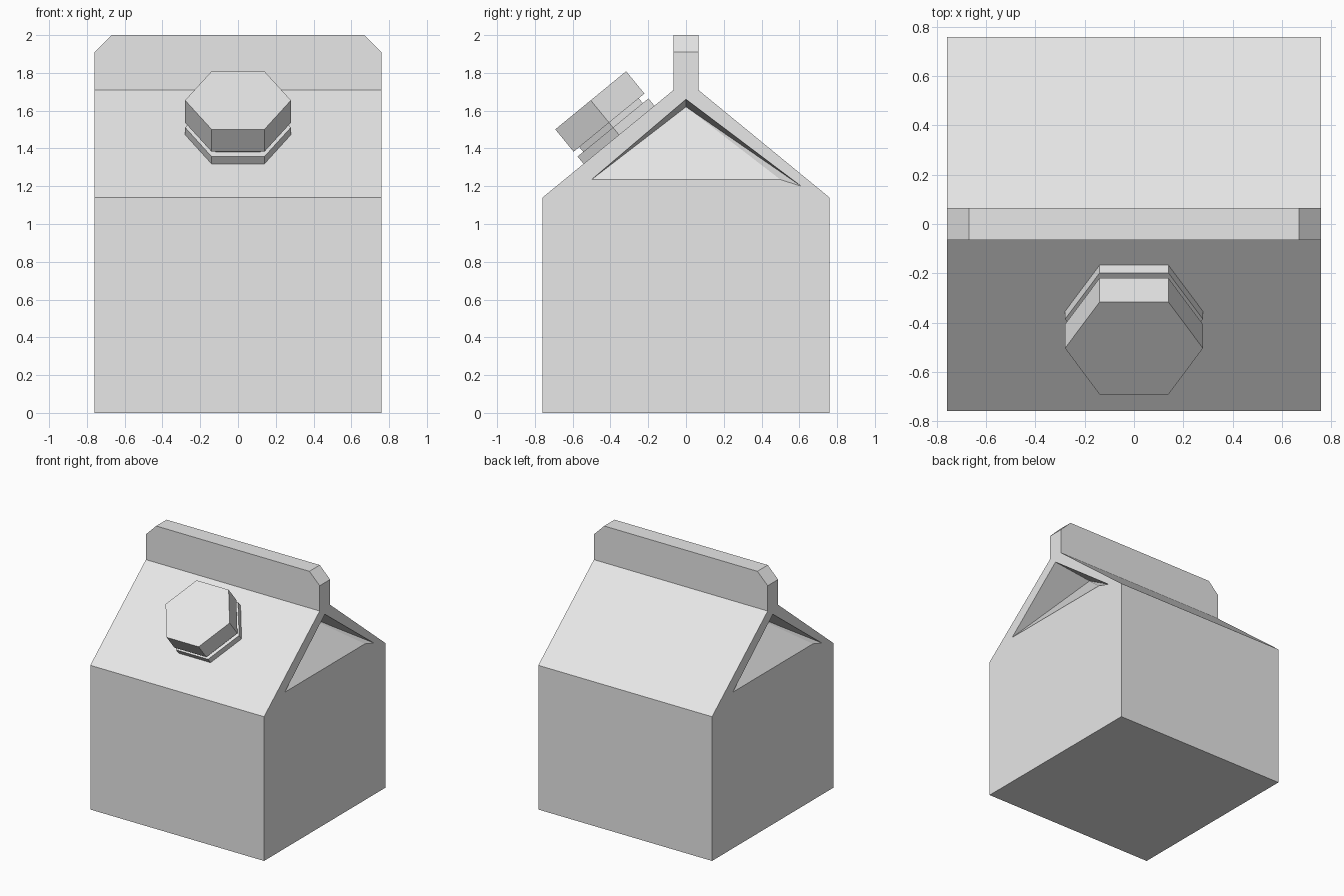
import bpy, bmesh, math
from mathutils import Matrix, Vector

cube = bpy.data.objects.get("Cube")
if cube:
    bpy.data.objects.remove(cube, do_unlink=True)

W = 0.76          # half width of the carton
EAVE, RIDGE, TOP = 1.14, 1.71, 2.0
FOLD = 0.065      # half thickness of the top fold

mat = bpy.data.materials.new("carton_grey")
mat.use_nodes = True
colour = (0.8, 0.8, 0.8, 1)
mat.diffuse_color = colour
mat.node_tree.nodes["Principled BSDF"].inputs["Base Color"].default_value = colour


def make_object(name, bm):
    bmesh.ops.remove_doubles(bm, verts=bm.verts, dist=1e-4)
    bmesh.ops.recalc_face_normals(bm, faces=bm.faces)
    mesh = bpy.data.meshes.new(name)
    bm.to_mesh(mesh)
    bm.free()
    mesh.materials.append(mat)
    obj = bpy.data.objects.new(name, mesh)
    bpy.context.collection.objects.link(obj)
    return obj


def add_face(bm, points):
    return bm.faces.new([bm.verts.new(p) for p in points])


# Carton body: walls and roof swept across x, open under the top fold
bm = bmesh.new()
profile = [(-FOLD, RIDGE), (-W, EAVE), (-W, 0), (W, 0), (W, EAVE), (FOLD, RIDGE)]
for (y0, z0), (y1, z1) in zip(profile, profile[1:]):
    add_face(bm, [(-W, y0, z0), (W, y0, z0), (W, y1, z1), (-W, y1, z1)])

# Gable ends with a tucked-in triangle; the second is the first turned half round
front_top, front_eave, front_foot, back_foot, back_eave, back_top = [
    Vector((W, y, z)) for y, z in profile]
apex = Vector((W, 0, 1.66))
near = Vector((W, -0.5, 1.235))
far = Vector((W, 0.5, 1.235))
tip = Vector((W, 0.61, 1.2))
tuck = Vector((W - 0.33, 0, 1.62))
gable = [
    [front_foot, back_foot, back_eave, tip, far, near, front_eave],
    [front_eave, near, apex, front_top],
    [apex, tip, back_eave, back_top],
    [front_top, apex, back_top],
    [near, far, tuck],
    [near, tuck, apex],
    [apex, tuck, tip],
    [tuck, far, tip],
]
for turn in (0, math.pi):
    rot = Matrix.Rotation(turn, 3, 'Z')
    for points in gable:
        add_face(bm, [rot @ p for p in points])
make_object("carton_body", bm)

# Top fold: upright strip with clipped upper corners, open at the bottom
bm = bmesh.new()
CLIP = 0.09
outline = [(-W, RIDGE), (-W, TOP - CLIP), (-W + CLIP, TOP),
           (W - CLIP, TOP), (W, TOP - CLIP), (W, RIDGE)]
for y in (-FOLD, FOLD):
    add_face(bm, [(x, y, z) for x, z in outline])
for (x0, z0), (x1, z1) in zip(outline, outline[1:]):
    add_face(bm, [(x0, -FOLD, z0), (x1, -FOLD, z1), (x1, FOLD, z1), (x0, FOLD, z0)])
make_object("top_fold", bm)

# Six-sided screw cap standing square on the front roof
slope = Vector((0, W - FOLD, RIDGE - EAVE)).normalized()
normal = Vector((1, 0, 0)).cross(slope)
seat = Vector((0, -W, EAVE)) + slope * 0.524
tilt = Matrix.Rotation(math.atan2(slope.z, slope.y), 4, 'X')
for name, radius, low, high in (("spout_flange", 0.28, 0, 0.05),
                                ("spout_neck", 0.235, 0.05, 0.083),
                                ("screw_cap", 0.28, 0.083, 0.236)):
    bm = bmesh.new()
    place = Matrix.Translation(seat + normal * (low + high) / 2) @ tilt
    spin = Matrix.Rotation(math.pi / 6, 4, 'Z')
    bmesh.ops.create_cone(bm, cap_ends=True, segments=6, radius1=radius,
                          radius2=radius, depth=high - low, matrix=Matrix())
    # Turn so that two corners point sideways
    if max(v.co.x for v in bm.verts) < radius * 0.99:
        bmesh.ops.transform(bm, matrix=spin, verts=bm.verts)
    bmesh.ops.transform(bm, matrix=place, verts=bm.verts)
    make_object(name, bm)
